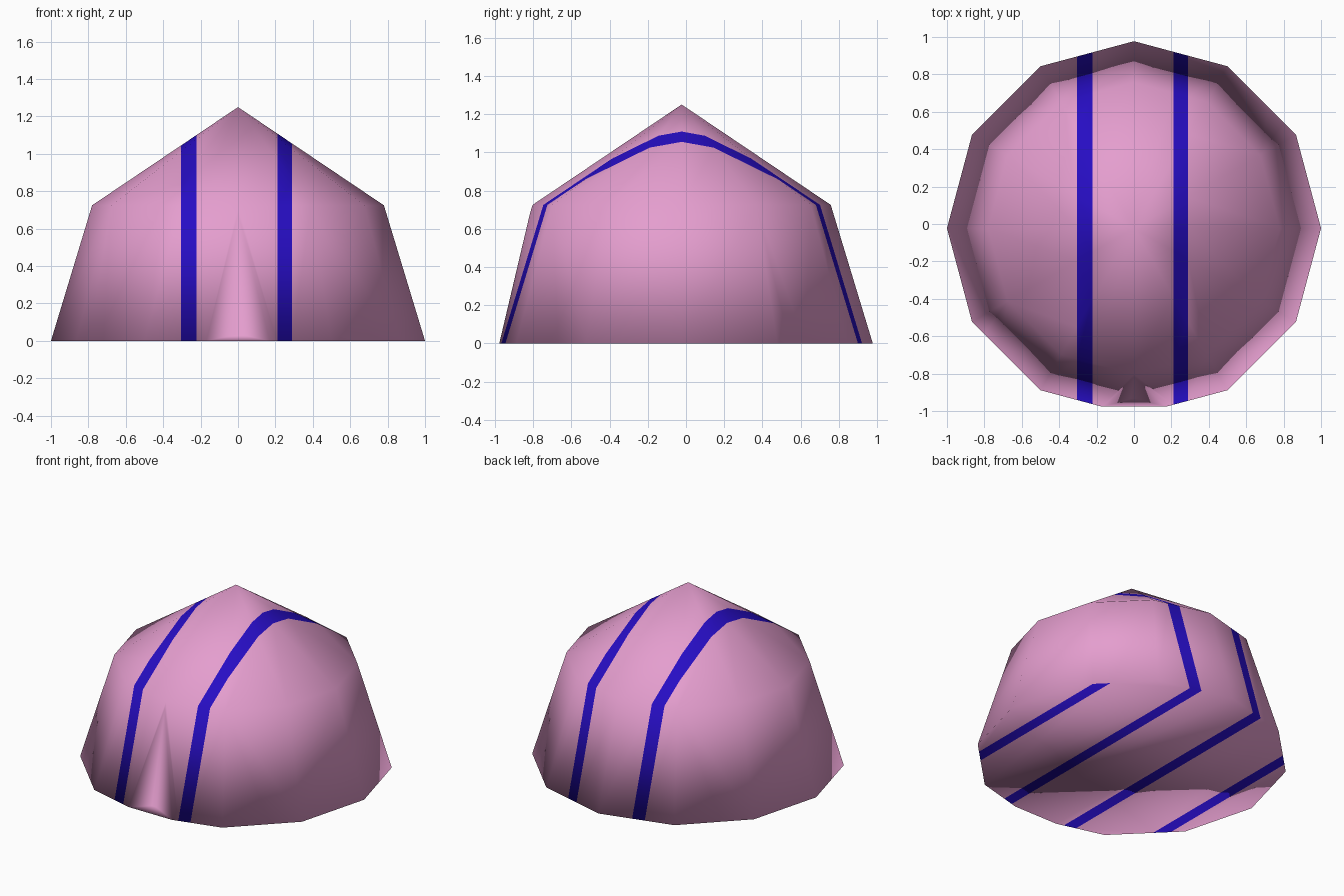
import bpy, bmesh, math
from mathutils import Vector

if "Cube" in bpy.data.objects:
    bpy.data.objects.remove(bpy.data.objects["Cube"])

CY = -0.0227            # dome axis in y
N, FRONT = 12, 9        # sides, index of the front corner

def material(name, rgb):
    m = bpy.data.materials.new(name)
    m.diffuse_color = (*rgb, 1)
    m.use_nodes = True
    m.node_tree.nodes["Principled BSDF"].inputs["Base Color"].default_value = m.diffuse_color
    return m

bm = bmesh.new()

def vert(x, y, z):
    return bm.verts.new((x, y, z))

def ring(r, z, skip=()):
    return {i: vert(r * math.cos(math.tau * i / N), CY + r * math.sin(math.tau * i / N), z)
            for i in range(N) if i not in skip}

# dome rings and peak
base, eave = ring(1.0, 0, (FRONT,)), ring(0.78, 0.725)
peak = vert(0, CY, 1.25)

# door notch corners at the front
t = 0.68 / 0.725
tip = vert(0, CY - (1 - 0.22 * t), 0.68)
out_l, out_r = vert(-0.17, -0.977, 0), vert(0.17, -0.977, 0)
in_l, in_r = vert(-0.018, -0.935, 0.033), vert(0.018, -0.935, 0.033)

# walls and roof
side_roof = []
for i in range(N):
    j = (i + 1) % N
    f = bm.faces.new((eave[i], eave[j], peak))
    if i in (0, 11, 5, 6):
        side_roof.append(f)
    if j == FRONT:
        bm.faces.new((base[i], out_l, tip, eave[j], eave[i]))
    elif i == FRONT:
        bm.faces.new((out_r, base[j], eave[j], eave[i], tip))
    else:
        bm.faces.new((base[i], base[j], eave[j], eave[i]))

# door flaps, slit and sill
bm.faces.new((out_l, in_l, tip))
bm.faces.new((in_r, out_r, tip))
bm.faces.new((in_l, in_r, tip))
bm.faces.new((out_l, out_r, in_r, in_l))

# floor
loop = []
for i in range(N):
    loop += [out_l, out_r] if i == FRONT else [base[i]]
bm.faces.new(loop[::-1])
bmesh.ops.recalc_face_normals(bm, faces=bm.faces)

# face groups decide how the stripes run: 0 body, 1 floor, 2 side roof
group = bm.faces.layers.int.new("group")
for f in bm.faces:
    f[group] = 2 if f in side_roof else 1 if f.normal.z < -0.99 else 0

def cut(faces, point, normal):
    geom = set(faces)
    for f in faces:
        geom.update(f.edges)
        geom.update(f.verts)
    bmesh.ops.bisect_plane(bm, geom=list(geom), dist=1e-5, plane_co=point, plane_no=normal)

BODY = [(-0.305, -0.222, -0.027), (0.21, 0.29, 0.012)]        # low x, high x, shift at side ridge
FLOOR = [(-0.80, -0.72), (-0.305, -0.222), (0.21, 0.29), (0.72, 0.80)]

for lo, hi, shift in BODY:
    for x in (lo, hi):
        cut([f for f in bm.faces if f[group] == 0], (x, 0, 0), (1, 0, 0))
        # stripes kink outwards across the side ridges
        for s in (-1, 1):
            p = Vector((x, CY + s * abs(x) * math.tan(math.pi / 6), 0))
            d = Vector((x + shift, CY, 0)) - p
            cut([f for f in bm.faces if f[group] == 2
                 and s * (f.calc_center_median().y - CY) > 0
                 and f.calc_center_median().x * x > 0], p, (-d.y, d.x, 0))
for band in FLOOR:
    for x in band:
        cut([f for f in bm.faces if f[group] == 1], (x, 0, 0), (1, 0, 0))

# paint the stripes
for f in bm.faces:
    f.smooth = True
    c = f.calc_center_median()
    if f[group] == 1:
        f.material_index = int(any(a < c.x < b for a, b in FLOOR))
    elif f[group] == 0:
        f.material_index = int(any(a < c.x < b for a, b, _ in BODY))
    else:
        for a, b, shift in BODY:
            k = shift * (1 - min(1, abs(c.y - CY) / 0.147))
            if a + k < c.x < b + k:
                f.material_index = 1

me = bpy.data.meshes.new("tent")
bm.to_mesh(me)
bm.free()
me.materials.append(material("pink fabric", (0.78, 0.34, 0.62)))
me.materials.append(material("blue stripe", (0.02, 0.004, 0.55)))
bpy.context.collection.objects.link(bpy.data.objects.new("dome_tent", me))
